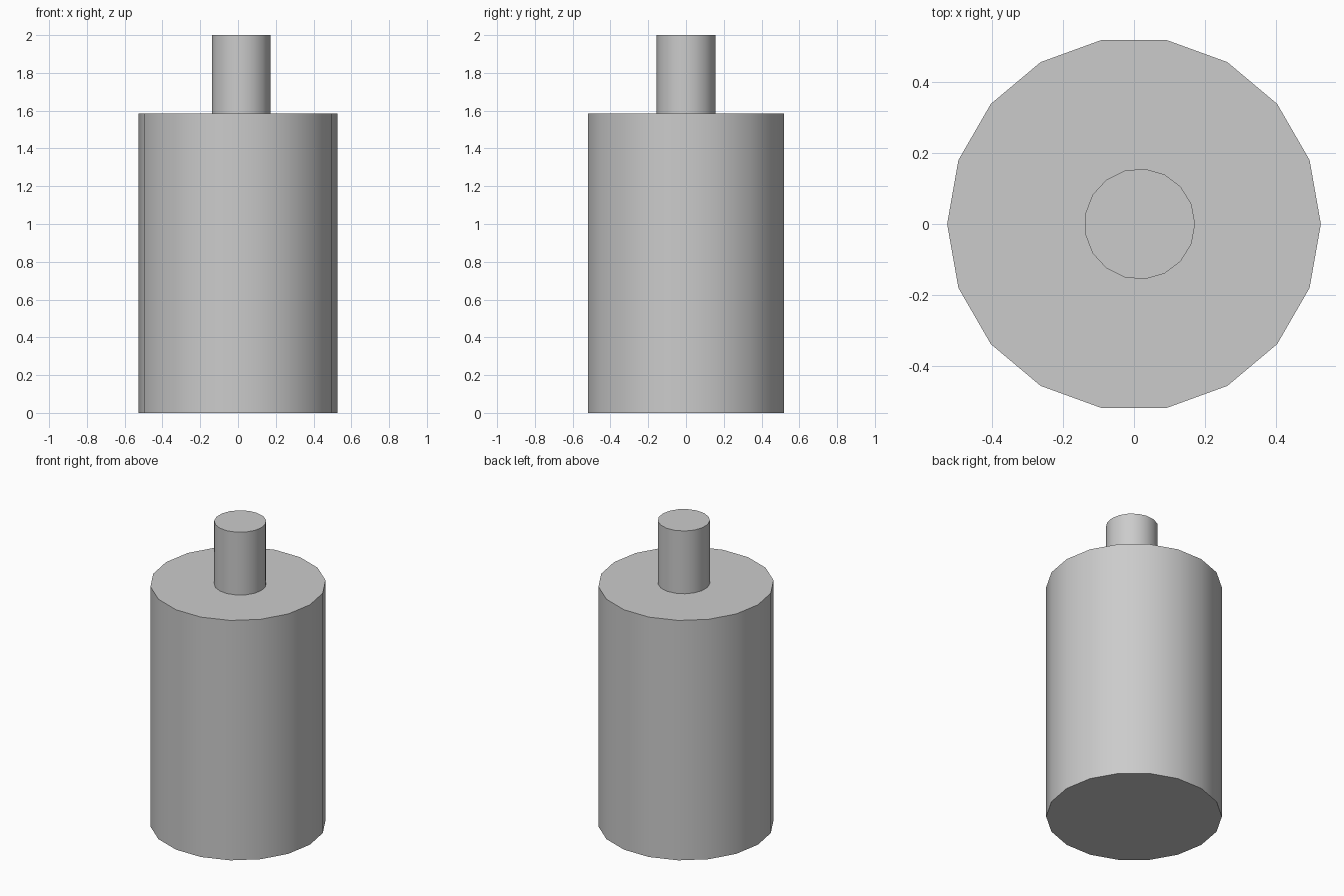
import bpy
import math

if "Cube" in bpy.data.objects:
    bpy.data.objects.remove(bpy.data.objects["Cube"])


def cylinder(name, sides, radius, x, z0, z1):
    # first vertex is turned to face +x
    bpy.ops.mesh.primitive_cylinder_add(
        vertices=sides, radius=radius, depth=z1 - z0,
        location=(x, 0, (z0 + z1) / 2), rotation=(0, 0, -math.pi / 2))
    obj = bpy.context.object
    obj.name = name
    bpy.ops.object.shade_smooth_by_angle(angle=math.radians(30))
    return obj


# wide main body
cylinder("body", 18, 0.526, 0, 0, 1.585)

# narrow neck, slightly off centre
cylinder("neck", 17, 0.156, 0.016, 1.585, 2.0)
